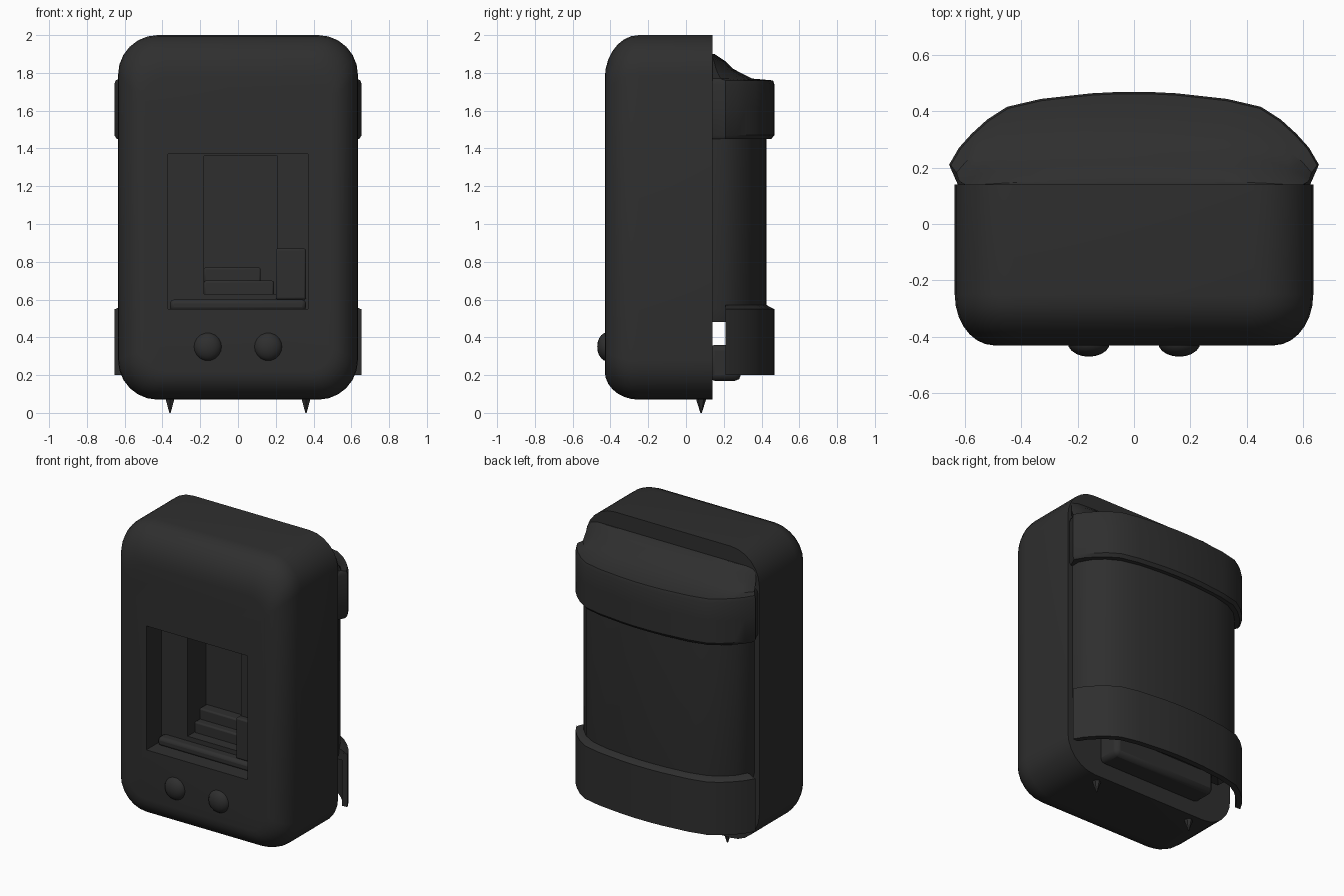
import bpy, bmesh, math

cube = bpy.data.objects.get("Cube")
if cube:
    bpy.data.objects.remove(cube, do_unlink=True)

mat = bpy.data.materials.new("charcoal")
mat.use_nodes = True
CHARCOAL = (0.028, 0.028, 0.028, 1)
mat.diffuse_color = CHARCOAL
bsdf = mat.node_tree.nodes["Principled BSDF"]
bsdf.inputs["Base Color"].default_value = CHARCOAL
bsdf.inputs["Roughness"].default_value = 0.8


def loft(name, loops, angle=40):
    """Skin a stack of equal-length loops and cap both ends."""
    bm = bmesh.new()
    rings = [[bm.verts.new(p) for p in loop] for loop in loops]
    n = len(rings[0])
    for a, b in zip(rings, rings[1:]):
        for i in range(n):
            j = (i + 1) % n
            bm.faces.new((a[i], a[j], b[j], b[i]))
    bm.faces.new(rings[0][::-1])
    bm.faces.new(rings[-1])
    bmesh.ops.recalc_face_normals(bm, faces=bm.faces)
    me = bpy.data.meshes.new(name)
    bm.to_mesh(me)
    bm.free()
    me.materials.append(mat)
    ob = bpy.data.objects.new(name, me)
    bpy.context.collection.objects.link(ob)
    smooth(ob, angle)
    return ob


def select(ob):
    bpy.ops.object.select_all(action='DESELECT')
    ob.select_set(True)
    bpy.context.view_layer.objects.active = ob


def smooth(ob, angle=40):
    select(ob)
    bpy.ops.object.shade_smooth_by_angle(angle=math.radians(angle))


def rounded_rect(y, half, z0, z1, r, steps=6):
    pts = []
    corners = ((half - r, z1 - r), (r - half, z1 - r), (r - half, z0 + r), (half - r, z0 + r))
    for k, (cx, cz) in enumerate(corners):
        for i in range(steps + 1):
            a = math.pi / 2 * (k + i / steps)
            pts.append((cx + r * math.cos(a), y, cz + r * math.sin(a)))
    return pts


def box(name, x0, x1, y0, y1, z0, z1, bevel=0.0):
    ob = loft(name, [[(x0, y, z0), (x1, y, z0), (x1, y, z1), (x0, y, z1)] for y in (y0, y1)])
    if bevel:
        mod = ob.modifiers.new("soft edges", 'BEVEL')
        mod.width, mod.segments = bevel, 2
    return ob


def mirrored(half):
    return half + [(-x, y) for x, y in reversed(half)]


def layers(name, half, y0, levels, angle=40):
    """Loft a mirrored plan outline through (height, width scale, depth scale)."""
    return loft(name, [[(x * w, y0 + (y - y0) * d, z) for x, y in mirrored(half)]
                       for z, w, d in levels], angle)


# Main case: flat back, softly rounded front rim
loops = [rounded_rect(0.14, 0.635, 0.07, 2.0, 0.21)]
for i in range(8):
    a = math.pi / 2 * i / 7
    s, c = math.sin(a), 1 - math.cos(a)
    loops.append(rounded_rect(-0.25 - 0.18 * s, 0.635 - 0.14 * c,
                              0.07 + 0.15 * c, 2.0 - 0.23 * c, 0.21 - 0.09 * c))
case = loft("main_case", loops)


def cut(target, *bounds):
    cutter = box("window_cutter", *bounds)
    cutter.hide_render = True
    mod = target.modifiers.new("window", 'BOOLEAN')
    mod.operation, mod.solver, mod.object = 'DIFFERENCE', 'EXACT', cutter
    select(target)
    bpy.ops.object.modifier_apply(modifier=mod.name)
    bpy.data.objects.remove(cutter, do_unlink=True)


# Stepped window recess
cut(case, -0.37, 0.37, -0.6, -0.27, 0.55, 1.37)
cut(case, -0.18, 0.21, -0.4, -0.08, 0.63, 1.36)
smooth(case)

# Ledges inside the window
box("window_lower_step", -0.18, 0.19, -0.2, -0.07, 0.62, 0.70, 0.01)
box("window_upper_step", -0.18, 0.12, -0.15, -0.07, 0.69, 0.77, 0.01)
box("window_side_block", 0.2, 0.36, -0.31, -0.25, 0.6, 0.87, 0.01)
box("window_sill", -0.36, 0.36, -0.33, -0.25, 0.54, 0.6, 0.02)

# Front buttons
for side, x in (("right", -0.16), ("left", 0.16)):
    bpy.ops.mesh.primitive_uv_sphere_add(segments=20, ring_count=10, radius=1, location=(x, -0.42, 0.35))
    button = bpy.context.object
    button.name = side + "_button"
    button.scale = (0.075, 0.05, 0.075)
    button.data.materials.append(mat)
    smooth(button)

# Small pointed feet
for side, x in (("right", -0.36), ("left", 0.36)):
    bpy.ops.mesh.primitive_cone_add(vertices=6, radius1=0.035, radius2=0.004, depth=0.1,
                                    location=(x, 0.08, 0.05), rotation=(math.pi, 0, 0))
    foot = bpy.context.object
    foot.name = side + "_foot"
    foot.data.materials.append(mat)

# Back pouch with bowed rear face
PACK = [(0.6, 0.13), (0.6, 0.2), (0.56, 0.27), (0.5, 0.33), (0.42, 0.375),
        (0.3, 0.405), (0.15, 0.42), (0.04, 0.425)]
layers("back_pouch", PACK, 0.13, [(0.48, 0.97, 0.97), (0.55, 1, 1), (1.6, 1, 1)])
base = [(x, max(y, 0.21)) for x, y in PACK[1:]]
layers("pouch_base", base, 0.21, [(0.3, 0.8, 0.7), (0.36, 0.92, 0.92), (0.52, 0.98, 0.98)])

# Upper flap: raised band with a top sloping into the case
BAND = [(0.655, 0.21), (0.62, 0.27), (0.575, 0.32), (0.52, 0.37), (0.45, 0.415),
        (0.33, 0.443), (0.15, 0.463), (0.05, 0.468)]
FLAP = [(0.62, 0.13)] + BAND
layers("upper_flap", FLAP, 0.13,
       [(1.45, 0.98, 0.95), (1.47, 1, 1), (1.62, 1, 1), (1.74, 1, 1), (1.76, 0.99, 0.98),
        (1.77, 0.96, 0.65), (1.82, 0.95, 0.36), (1.86, 0.94, 0.24), (1.9, 0.9, 0.06)], 35)

# Lower band: thin curved shell open underneath
outer = mirrored(BAND)
inner = [(x * 0.94, 0.2 + (y - 0.2) * 0.86) for x, y in reversed(outer)]
shell = [(x, y) for x, y in outer + inner]
loft("lower_band", [[(x, y, z) for x, y in shell] for z in (0.2, 0.38, 0.55)])
layers("lower_band_top", BAND, 0.2, [(0.5, 0.97, 0.95), (0.55, 0.99, 0.99), (0.57, 0.93, 0.85)])

# Connector block under the pouch
box("lower_connector", -0.38, 0.38, 0.12, 0.29, 0.17, 0.36, 0.03)
